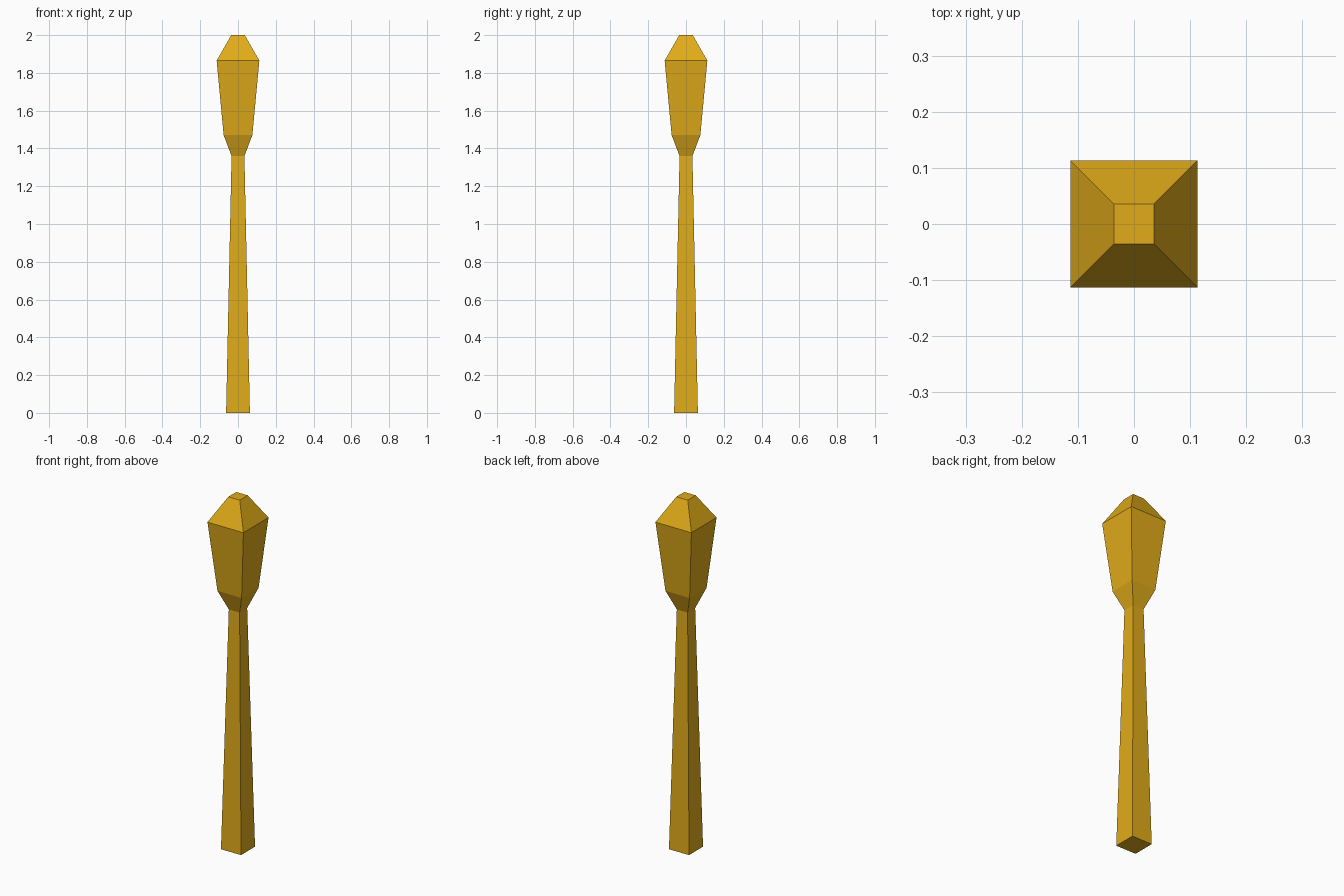
import bpy, bmesh

if "Cube" in bpy.data.objects:
    bpy.data.objects.remove(bpy.data.objects["Cube"])

gold = bpy.data.materials.new("gold")
gold.diffuse_color = (0.75, 0.41, 0.01, 1)
gold.use_nodes = True
gold.node_tree.nodes["Principled BSDF"].inputs["Base Color"].default_value = gold.diffuse_color


def square_loft(name, profile, cap_bottom=False, cap_top=False):
    """Skin square rings given as (half width, height)."""
    bm = bmesh.new()
    rings = [[bm.verts.new((sx * r, sy * r, z))
              for sx, sy in ((-1, -1), (1, -1), (1, 1), (-1, 1))]
             for r, z in profile]
    for lower, upper in zip(rings, rings[1:]):
        for i in range(4):
            j = (i + 1) % 4
            bm.faces.new((lower[i], lower[j], upper[j], upper[i]))
    if cap_bottom:
        bm.faces.new(rings[0][::-1])
    if cap_top:
        bm.faces.new(rings[-1])
    mesh = bpy.data.meshes.new(name)
    bm.to_mesh(mesh)
    bm.free()
    mesh.materials.append(gold)
    obj = bpy.data.objects.new(name, mesh)
    bpy.context.collection.objects.link(obj)
    return obj


# Tapered shaft, open where it meets the head
NECK = (0.034, 1.36)
square_loft("shaft", [(0.063, 0), NECK], cap_bottom=True)

# Faceted head: flared collar, widening body, sloped cap
square_loft("head", [NECK, (0.076, 1.47), (0.113, 1.865), (0.036, 2.0)], cap_top=True)
